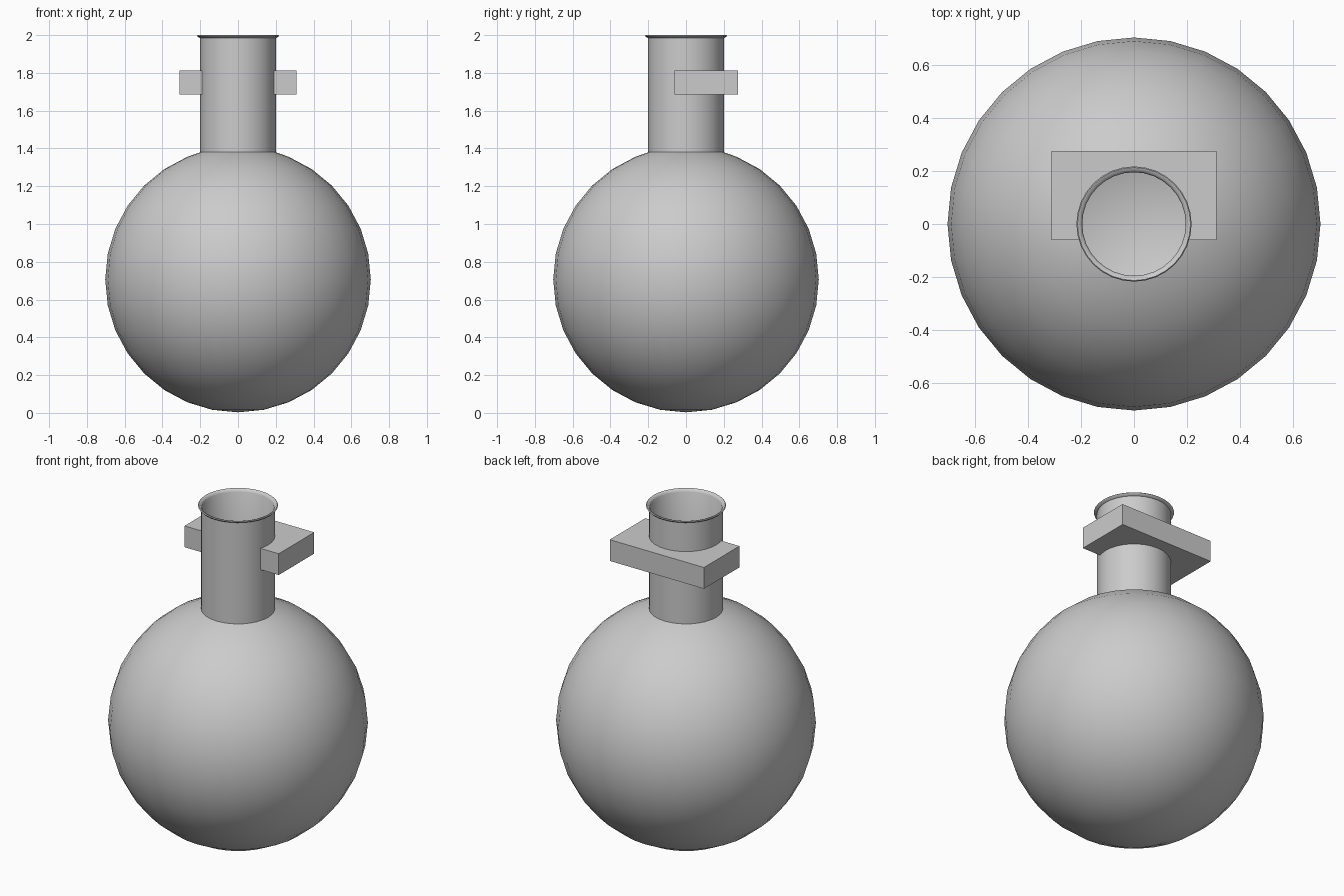
import bpy, bmesh, math

if "Cube" in bpy.data.objects:
    bpy.data.objects.remove(bpy.data.objects["Cube"])

SEG = 32
R, CZ, NECK = 0.703, 0.706, 0.2


def make_object(name, bm):
    bmesh.ops.recalc_face_normals(bm, faces=bm.faces[:])
    me = bpy.data.meshes.new(name)
    bm.to_mesh(me)
    bm.free()
    ob = bpy.data.objects.new(name, me)
    bpy.context.collection.objects.link(ob)
    return ob


def lathe(name, profile):
    bm = bmesh.new()
    verts = [bm.verts.new((r, 0, z)) for r, z in profile]
    edges = [bm.edges.new(p) for p in zip(verts, verts[1:])]
    bmesh.ops.spin(bm, geom=verts + edges, axis=(0, 0, 1), cent=(0, 0, 0),
                   angle=math.tau, steps=SEG)
    bmesh.ops.remove_doubles(bm, verts=bm.verts[:], dist=1e-4)
    return make_object(name, bm)


def bulb_arc(radius, neck):
    # bottom pole up to the ring where the neck begins
    pts = [(0, CZ - radius)]
    for i in range(1, 15):
        a = math.pi * i / 16
        pts.append((radius * math.sin(a), CZ - radius * math.cos(a)))
    pts.append((neck, CZ + math.sqrt(radius ** 2 - neck ** 2)))
    return pts


# Flask: outer bulb and neck, flared lip, then the inner wall back down
wall = 0.005
outer = bulb_arc(R, NECK) + [(NECK, 1.42), (NECK, 1.985)]
lip = [(0.213, 1.99), (0.217, 1.996), (0.213, 2.0), (0.202, 1.996)]
inner = [(NECK - wall, 1.985), (NECK - wall, 1.42)] + bulb_arc(R - wall, NECK - wall)[::-1]
flask = lathe("flask", outer + lip + inner)
bpy.context.view_layer.objects.active = flask
flask.select_set(True)
bpy.ops.object.shade_smooth_by_angle(angle=math.radians(60))

# Clamp block: a rectangle notched around the neck
front, back, half = -0.06, 0.275, 0.311
r = NECK - 0.002
start = math.asin(front / r)
arc = [start + (math.pi - 2 * start) * i / 24 for i in range(25)]
outline = [(half, front), (half, back), (-half, back), (-half, front)]
outline += [(r * math.cos(a), r * math.sin(a)) for a in reversed(arc)]
bm = bmesh.new()
face = bm.faces.new([bm.verts.new((x, y, 1.685)) for x, y in outline])
ext = bmesh.ops.extrude_face_region(bm, geom=[face], use_keep_orig=True)
top = [g for g in ext["geom"] if isinstance(g, bmesh.types.BMVert)]
bmesh.ops.translate(bm, verts=top, vec=(0, 0, 0.127))
make_object("clamp_block", bm)
